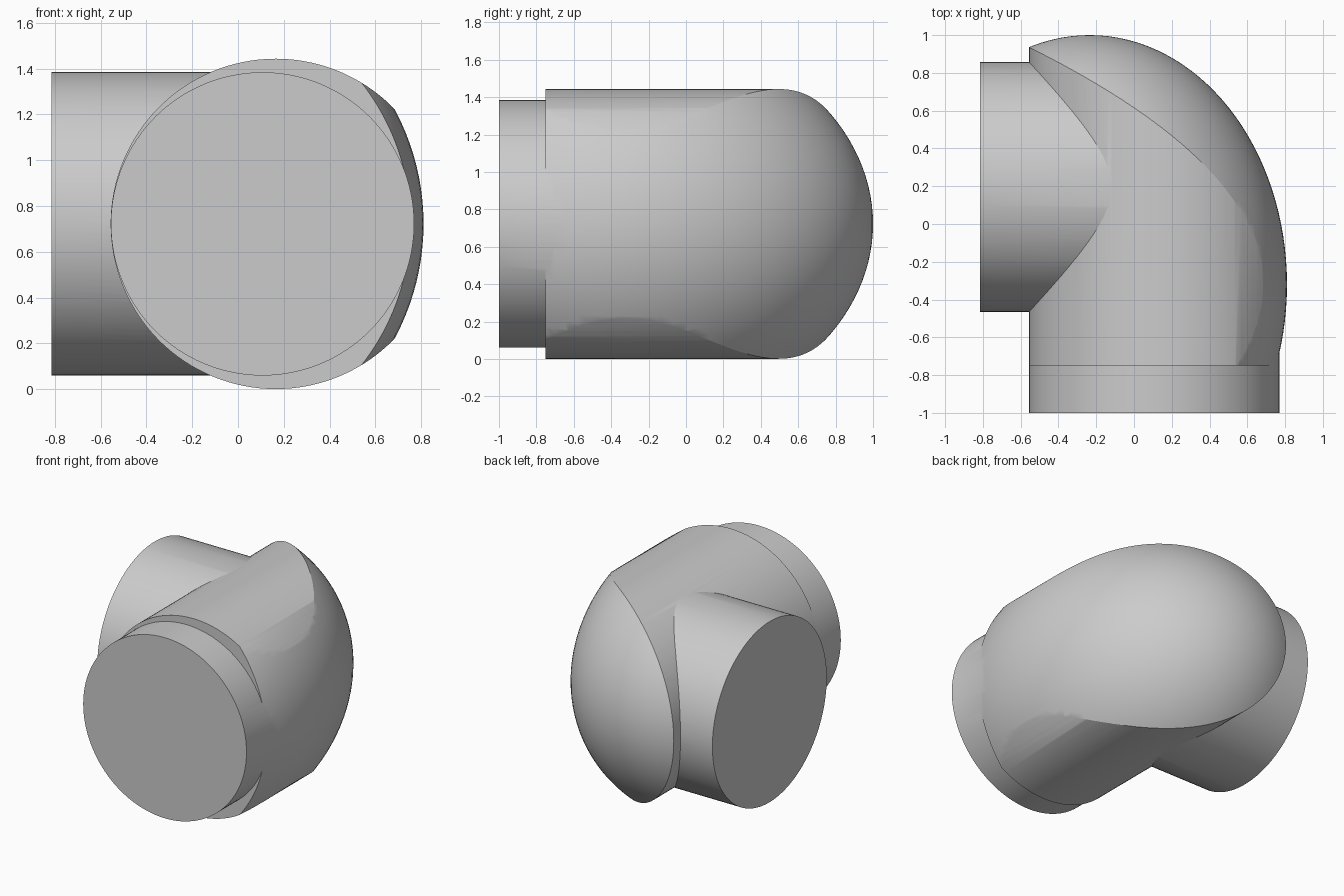
import bpy
import math
from mathutils import Vector

cube = bpy.data.objects.get("Cube")
if cube:
    bpy.data.objects.remove(cube, do_unlink=True)

MID_Z = 0.722

grey = bpy.data.materials.new("plain_grey")
grey.use_nodes = True
colour = (0.6, 0.6, 0.6, 1)
grey.diffuse_color = colour
grey.node_tree.nodes["Principled BSDF"].inputs["Base Color"].default_value = colour


def pipe(name, start, end, radius):
    """Capped round pipe between two points at mid height."""
    a, b = Vector((*start, MID_Z)), Vector((*end, MID_Z))
    bpy.ops.mesh.primitive_cylinder_add(vertices=128, radius=radius,
                                        depth=(b - a).length, location=(a + b) / 2)
    ob = bpy.context.object
    ob.name = name
    ob.rotation_euler = (b - a).to_track_quat('Z', 'Y').to_euler()
    ob.data.materials.append(grey)
    return ob


def combine(target, other, operation):
    """Boolean another part into the target, then discard it."""
    bpy.context.view_layer.objects.active = target
    mod = target.modifiers.new(operation.lower(), 'BOOLEAN')
    mod.operation = operation
    mod.solver = 'EXACT'
    mod.object = other
    bpy.ops.object.modifier_apply(modifier=mod.name)
    bpy.data.objects.remove(other, do_unlink=True)


# Thick barrel of the elbow, with its back and outer side rounded by an ellipsoid
elbow = pipe("pipe_elbow", (0.165, -0.75), (0.165, 1.2), 0.721)
bpy.ops.mesh.primitive_uv_sphere_add(segments=128, ring_count=64, radius=1,
                                     location=(-0.235, -0.32, MID_Z),
                                     rotation=(math.pi / 2, 0, 0),
                                     scale=(1.045, 1.05, 1.32))
dome = bpy.context.object
dome.name = "dome_cutter"
dome.hide_render = True
dome.data.materials.append(grey)
combine(elbow, dome, 'INTERSECT')

# Front and side pipe stubs
combine(elbow, pipe("front_stub", (0.107, -1), (0.107, -0.2), 0.662), 'UNION')
combine(elbow, pipe("side_stub", (-0.815, 0.196), (0, 0.196), 0.662), 'UNION')

# Smooth curved walls, crisp rims and seams
bpy.ops.object.select_all(action='DESELECT')
elbow.select_set(True)
bpy.context.view_layer.objects.active = elbow
bpy.ops.object.shade_smooth_by_angle(angle=math.radians(25))
